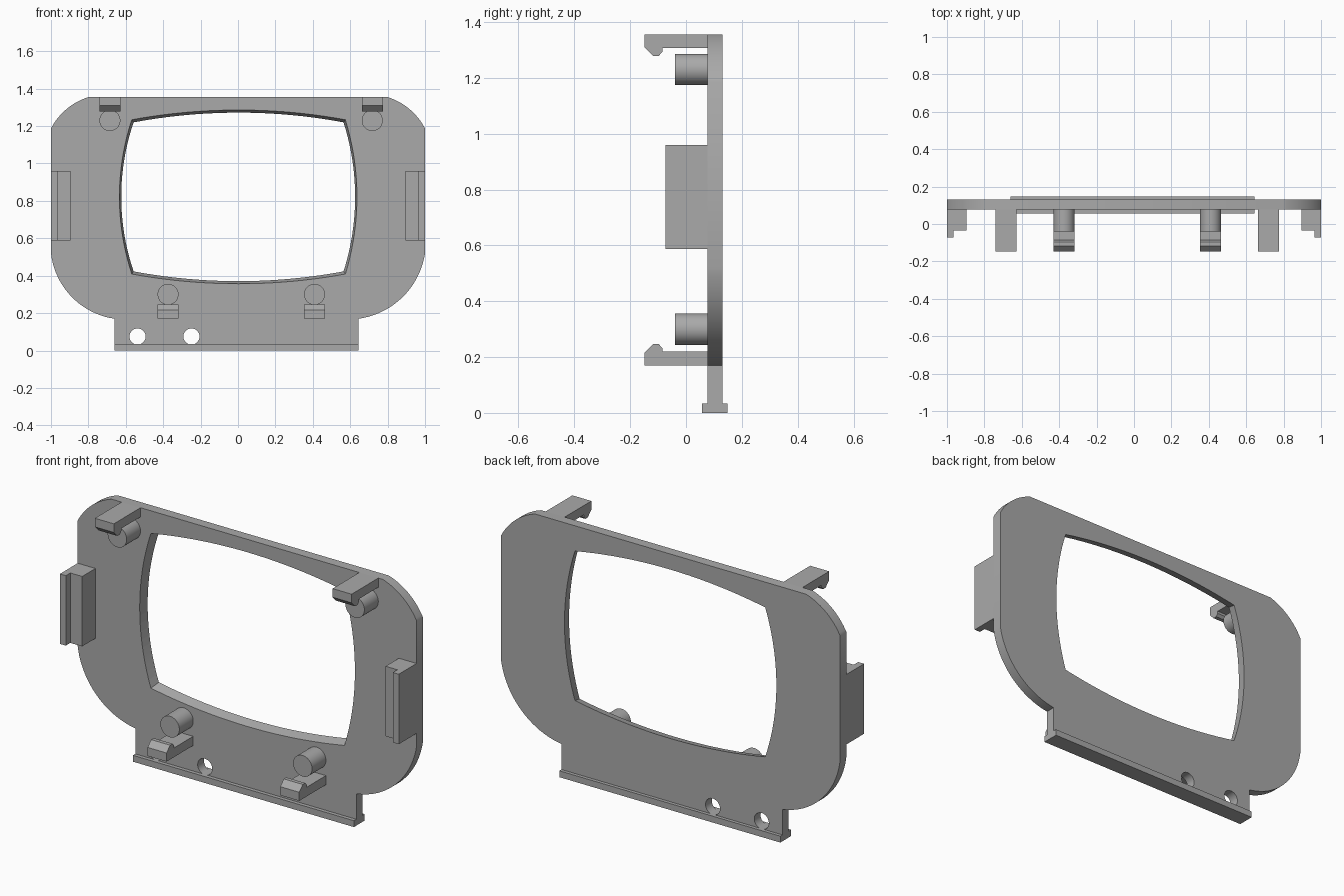
import bpy, bmesh
from math import atan2, cos, sin, pi, hypot
from mathutils import Vector

cube = bpy.data.objects.get("Cube")
if cube:
    bpy.data.objects.remove(cube, do_unlink=True)

grey = bpy.data.materials.new("plain grey")
grey.use_nodes = True
grey.diffuse_color = (0.4, 0.4, 0.4, 1)
grey.node_tree.nodes["Principled BSDF"].inputs["Base Color"].default_value = (0.4, 0.4, 0.4, 1)

FRONT, BACK = 0.077, 0.130   # faces of the plate
TOP = 1.355


def loft(name, ring_a, ring_b, smooth=True):
    """Solid between two matching rings of 3D points."""
    bm = bmesh.new()
    a = [bm.verts.new(p) for p in ring_a]
    b = [bm.verts.new(p) for p in ring_b]
    bm.faces.new(a)
    bm.faces.new(b)
    for i in range(len(a)):
        j = (i + 1) % len(a)
        bm.faces.new((a[i], a[j], b[j], b[i]))
    bmesh.ops.recalc_face_normals(bm, faces=bm.faces)
    mesh = bpy.data.meshes.new(name)
    bm.to_mesh(mesh)
    bm.free()
    obj = bpy.data.objects.new(name, mesh)
    bpy.context.collection.objects.link(obj)
    mesh.materials.append(grey)
    if smooth:
        shade(obj)
    return obj


def shade(obj):
    bpy.ops.object.select_all(action="DESELECT")
    obj.select_set(True)
    bpy.context.view_layer.objects.active = obj
    bpy.ops.object.shade_smooth_by_angle(angle=pi / 6)


def along_y(name, xz, y0, y1):
    return loft(name, [(x, y0, z) for x, z in xz], [(x, y1, z) for x, z in xz])


def along_x(name, yz, x0, x1):
    return loft(name, [(x0, y, z) for y, z in yz], [(x1, y, z) for y, z in yz])


def disc(x, z, r, n=48):
    return [(x + r * cos(2 * pi * i / n), z + r * sin(2 * pi * i / n)) for i in range(n)]


def arc(p, q, bulge, n=20):
    """Circular arc from p to q, rising by bulge to the right of travel."""
    p, q = Vector(p), Vector(q)
    d = q - p
    half = d.length / 2
    r = (half * half + bulge * bulge) / (2 * bulge)
    out = Vector((d.y, -d.x)).normalized()
    c = (p + q) / 2 + out * (bulge - r)
    a0 = atan2(p.y - c.y, p.x - c.x)
    sweep = 2 * atan2(half, r - bulge)
    return [(c.x + r * cos(a0 + sweep * i / n), c.y + r * sin(a0 + sweep * i / n))
            for i in range(n + 1)]


def cut(obj, cutter):
    cutter.hide_render = True
    mod = obj.modifiers.new("cut", "BOOLEAN")
    mod.operation = "DIFFERENCE"
    mod.solver = "EXACT"
    mod.object = cutter
    bpy.ops.object.select_all(action="DESELECT")
    bpy.context.view_layer.objects.active = obj
    bpy.ops.object.modifier_apply(modifier=mod.name)
    bpy.data.objects.remove(cutter, do_unlink=True)


# Plate outline, counter-clockwise from the lower left
outline = [(-0.66, 0.02), (0.644, 0.02)]
outline += arc((0.644, 0.17), (1, 0.52), 0.083)
outline += arc((1, 1.187), (0.8, TOP), 0.026)
outline += arc((-0.8, TOP), (-1, 1.187), 0.026)
outline += arc((-1, 0.52), (-0.66, 0.17), 0.083)
plate = along_y("face_plate", outline, FRONT, BACK)


# Bowed window, narrowing towards the back
def window(y):
    t = 0.014 * (y - FRONT) / (BACK - FRONT)
    x0, x1, z0, z1 = -0.568 + t * 0.7, 0.574 - t * 0.7, 0.409 + t, 1.234 - t
    corners = [(x0, z0), (x1, z0), (x1, z1), (x0, z1)]
    ring = []
    for i, bulge in enumerate((0.052, 0.062, 0.052, 0.066)):
        ring += arc(corners[i], corners[(i + 1) % 4], bulge)[:-1]
    return [(x, y, z) for x, z in ring]


cut(plate, loft("window_cutter", window(FRONT - 0.02), window(BACK + 0.02), False))
for x in (-0.537, -0.249):
    cut(plate, along_y("hole_cutter", disc(x, 0.075, 0.043), 0, 0.2))
shade(plate)

# Bar along the bottom edge
along_x("bottom_bar", [(0.057, 0), (0.148, 0), (0.148, 0.034), (0.057, 0.034)], -0.66, 0.644)

# Hooked clips with a locating peg beside each
hook = [(FRONT, 0.17), (-0.148, 0.17), (-0.148, 0.216), (-0.118, 0.246),
        (-0.097, 0.246), (-0.085, 0.232), (-0.085, 0.219), (FRONT, 0.219)]
flipped = [(y, TOP + 0.17 - z) for y, z in hook]
for name, profile, x, peg_z in (("lower_right", hook, -0.374, 0.30),
                                ("lower_left", hook, 0.409, 0.30),
                                ("upper_right", flipped, -0.685, 1.23),
                                ("upper_left", flipped, 0.718, 1.23)):
    along_x(name + "_clip", profile, x - 0.056, x + 0.056)
    along_y(name + "_peg", disc(x, peg_z, 0.056), -0.04, FRONT + 0.01)

# Stepped side grips
for name, s in (("left", 1), ("right", -1)):
    step = [(1, FRONT), (1, -0.073), (0.965, -0.073), (0.965, -0.035),
            (0.895, -0.035), (0.895, FRONT)]
    loft(name + "_side_grip", [(s * x, y, 0.587) for x, y in step],
         [(s * x, y, 0.96) for x, y in step])
